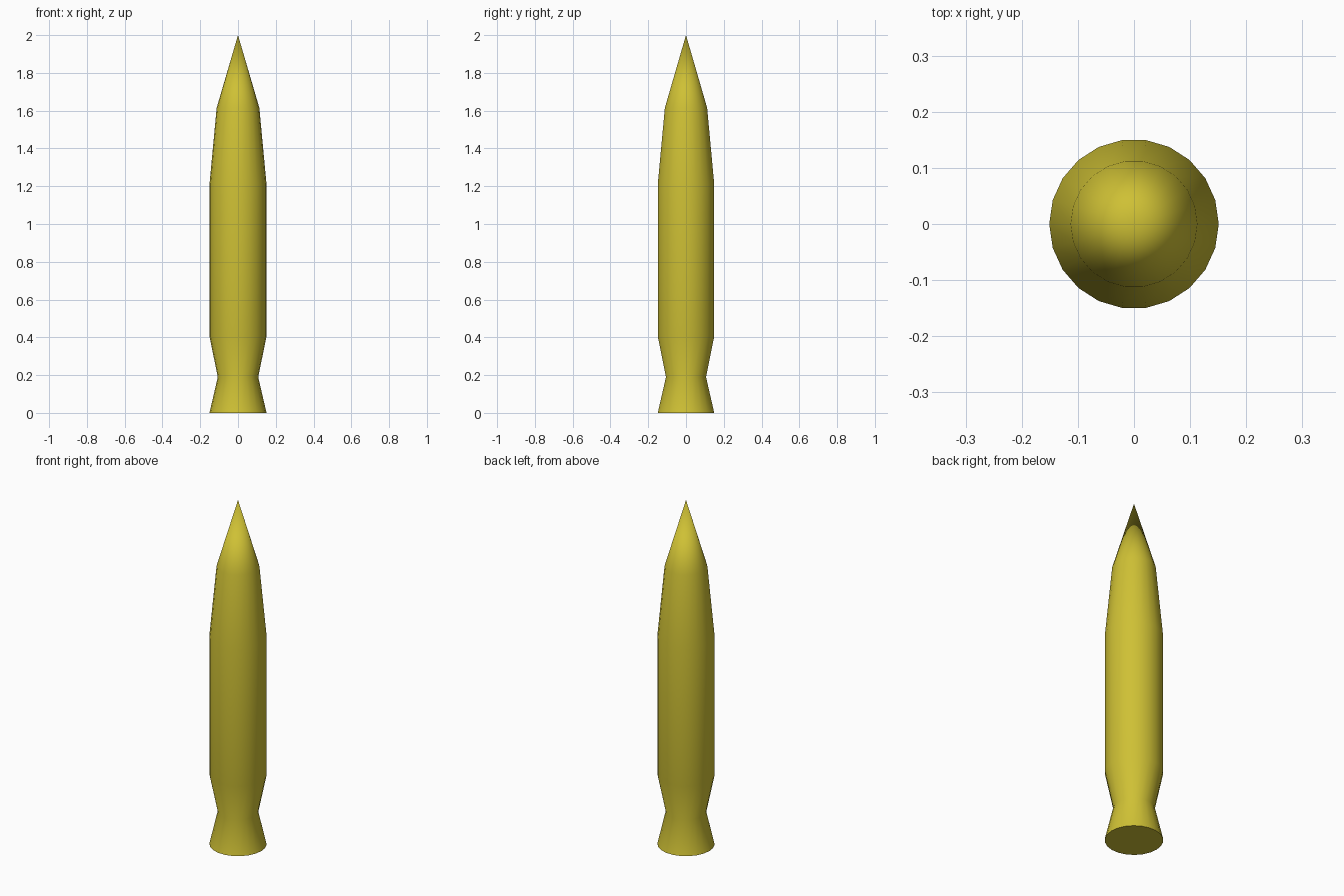
import bpy, bmesh, math

if "Cube" in bpy.data.objects:
    bpy.data.objects.remove(bpy.data.objects["Cube"])

SIDES = 22
# (radius, height) rings from the flared tail up to the shoulder, then the tip
PROFILE = [(0.151, 0.0), (0.107, 0.19), (0.151, 0.405), (0.151, 1.21), (0.113, 1.615)]
TIP_Z = 2.0

bm = bmesh.new()

# Rings of the body
rings = []
for r, z in PROFILE:
    rings.append([bm.verts.new((r * math.cos(math.tau * i / SIDES),
                                r * math.sin(math.tau * i / SIDES), z))
                  for i in range(SIDES)])

# Walls between rings
for low, high in zip(rings, rings[1:]):
    for i in range(SIDES):
        j = (i + 1) % SIDES
        bm.faces.new((low[i], low[j], high[j], high[i]))

# Pointed nose and flat base
tip = bm.verts.new((0, 0, TIP_Z))
for i in range(SIDES):
    bm.faces.new((rings[-1][i], rings[-1][(i + 1) % SIDES], tip))
bm.faces.new(rings[0][::-1])

mesh = bpy.data.meshes.new("rocket_body")
bm.to_mesh(mesh)
bm.free()
body = bpy.data.objects.new("rocket_body", mesh)
bpy.context.collection.objects.link(body)

# Smooth walls, sharp base rim
bpy.context.view_layer.objects.active = body
body.select_set(True)
bpy.ops.object.shade_smooth_by_angle(angle=math.radians(40))

# Yellow paint
paint = bpy.data.materials.new("yellow_paint")
paint.diffuse_color = (0.62, 0.53, 0.035, 1)
paint.use_nodes = True
paint.node_tree.nodes["Principled BSDF"].inputs["Base Color"].default_value = paint.diffuse_color
mesh.materials.append(paint)
